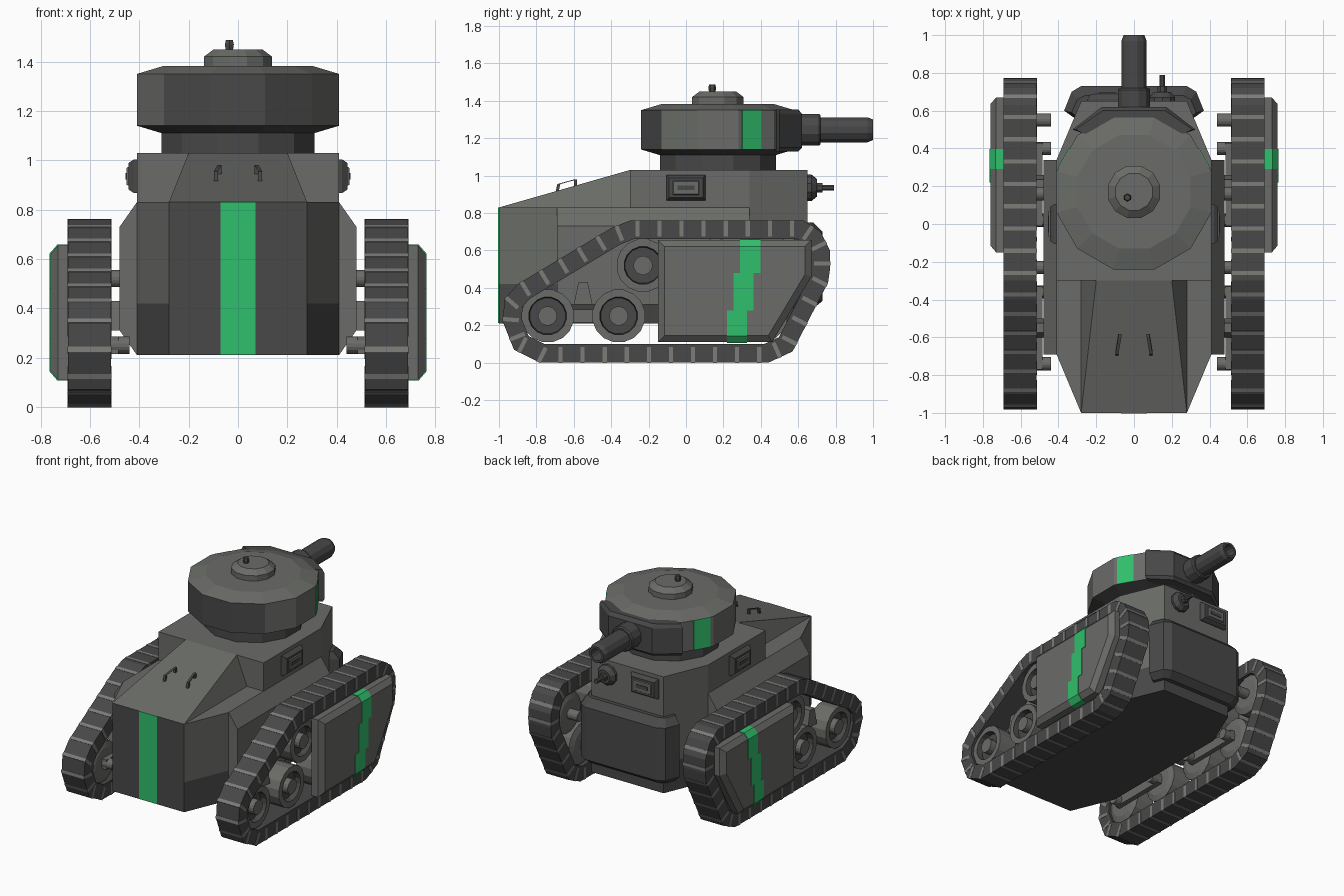
import bpy, bmesh
from math import sin, cos, pi, tau, hypot
from mathutils import Vector

cube = bpy.data.objects.get("Cube")
if cube:
    bpy.data.objects.remove(cube, do_unlink=True)


def material(name, rgb):
    m = bpy.data.materials.new(name)
    m.use_nodes = True
    m.diffuse_color = (*rgb, 1)
    bsdf = next(n for n in m.node_tree.nodes if n.type == 'BSDF_PRINCIPLED')
    bsdf.inputs["Base Color"].default_value = (*rgb, 1)
    bsdf.inputs["Roughness"].default_value = 0.8
    return m


MATS = [material("armour grey", (.145, .15, .138)),
        material("dark steel", (.065, .065, .065)),
        material("stripe green", (.03, .52, .15)),
        material("track link grey", (.2, .2, .19))]
GREY, DARK, GREEN, LINK = range(4)


def finish(name, bm, mirror=False, rule=None):
    bmesh.ops.recalc_face_normals(bm, faces=bm.faces)
    bm.normal_update()
    if rule:
        for f in bm.faces:
            f.material_index = rule(f.calc_center_median(), f.normal)
    me = bpy.data.meshes.new(name)
    bm.to_mesh(me)
    bm.free()
    for m in MATS:
        me.materials.append(m)
    ob = bpy.data.objects.new(name, me)
    bpy.context.collection.objects.link(ob)
    if mirror:
        ob.modifiers.new("mirror", 'MIRROR').use_mirror_merge = False
    return ob


def loft(name, rings, mat=GREY, mirror=False, rule=None, closed=False):
    """Skin a row of equal rings; cap the ends, or join last to first."""
    bm = bmesh.new()
    vs = [[bm.verts.new(p) for p in r] for r in rings]
    n = len(vs[0])
    for a, b in zip(vs, vs[1:] + (vs[:1] if closed else [])):
        for i in range(n):
            bm.faces.new((a[i], a[(i + 1) % n], b[(i + 1) % n], b[i]))
    if not closed:
        bm.faces.new(vs[0])
        bm.faces.new(vs[-1])
    return finish(name, bm, mirror, rule or (lambda c, n: mat))


def convex(name, points, mat=GREY, mirror=False):
    bm = bmesh.new()
    for p in points:
        bm.verts.new(p)
    bmesh.ops.convex_hull(bm, input=bm.verts)
    bmesh.ops.dissolve_limit(bm, angle_limit=.01, verts=bm.verts, edges=bm.edges)
    return finish(name, bm, mirror, lambda c, n: mat)


def box(name, lo, hi, mat=GREY, mirror=False):
    pts = [(x, y, z) for x in (lo[0], hi[0]) for y in (lo[1], hi[1]) for z in (lo[2], hi[2])]
    return convex(name, pts, mat, mirror)


def lathe(name, profile, centre, axis='z', sides=12, mat=GREY, mirror=False, rule=None):
    """Profile is (radius across flats, height along the axis)."""
    rings = []
    for r, h in profile:
        ring = []
        for i in range(sides):
            a = tau * (i + .5) / sides
            u, v = r * cos(a) / cos(pi / sides), r * sin(a) / cos(pi / sides)
            p = {'x': (h, u, v), 'y': (u, h, v), 'z': (u, v, h)}[axis]
            ring.append(Vector(centre) + Vector(p))
        rings.append(ring)
    return loft(name, rings, mat, mirror, rule)


def both_sides(half):
    """Close a right-hand half outline with its mirror image."""
    return half + [(-x, y) for x, y in reversed(half)]


def level(plan, z):
    return [(x, y, z) for x, y in plan]


# Hull: eight-sided tub, side bulges, fighting compartment and sloped deck
tub = both_sides([(.28, -1), (.41, -.69), (.41, .34), (.28, .65)])
loft("hull_tub", [level(tub, z) for z in (.21, .42, .83)],
     rule=lambda c, n: DARK if c.z < .42 or n.y < -.95 else GREY)
bulge = [(.40, .21), (.41, .21), (.48, .31), (.48, .73), (.41, .83), (.40, .83)]
loft("hull_side_bulge", [[(x, y, z) for x, z in bulge] for y in (-.69, .34)], mirror=True)
upper = both_sides([(.41, -.3), (.41, .34), (.28, .65)])
loft("compartment", [level(upper, .83), level(upper, 1.03)])
convex("sloped_deck", [(s * x, y, z) for s in (-1, 1)
                       for x, y, z in ((.28, -1, .83), (.28, -.3, .83), (.2, -.3, 1.03))])
box("rear_stripe", (-.07, -1.004, .212), (.07, -.999, .83), GREEN)

# Deck handles
for s in (-1, 1):
    bars = [((.09, -.69, .91), (.09, -.68, .955)), ((.09, -.68, .955), (.075, -.59, .98)),
            ((.075, -.59, .98), (.075, -.59, .94))]
    for a, b in bars:
        convex("deck_handle", [(s * p[0] + dx, p[1] + dy, p[2]) for p in (a, b)
                               for dx in (-.008, .008) for dy in (-.008, .008)], DARK)

# Heavy nose plate wrapped round the bow
nose = both_sides([(.30, .55), (.37, .60), (.33, .70), (.28, .73)])
slim = both_sides([(.28, .55), (.33, .59), (.30, .66), (.26, .68)])
loft("nose_plate", [level(slim, .29), level(nose, .33), level(nose, .70), level(slim, .75)], DARK)


# Vision ports: bevelled block, raised frame and slit
def port(name, place, mirror=False):
    def slab(part, w, h, d0, d1, bevel, mat):
        convex(name + part, [place(u * (w - t), v * (h - t), d) for u in (-1, 1) for v in (-1, 1)
                             for d, t in ((d0, 0), ((d0 + d1) / 2, 0), (d1, bevel))], mat, mirror)
    slab("_block", .105, .068, -.01, .035, .015, DARK)
    slab("_frame", .07, .038, .03, .042, .004, GREY)
    slab("_slit", .045, .013, .04, .046, 0, DARK)


port("side_port", lambda u, v, d: (.41 + d, u, .935 + v), True)
port("bow_port", lambda u, v, d: (-.14 + u, .65 + d, .935 + v))

# Bow machine gun
lathe("machine_gun_mount", [(.068, .64), (.068, .67), (.045, .70)], (.15, 0, .935), 'y', 10, DARK)
lathe("machine_gun_barrel", [(.026, .69), (.026, .73), (.015, .73), (.015, .79)],
      (.15, 0, .935), 'y', 8, DARK)

# Turret with neck, cupola and periscope
T = (0, .17, 0)
lathe("turret_neck", [(.31, 1.03), (.31, 1.12)], T, mat=DARK)
lathe("turret", [(.31, 1.11), (.41, 1.14), (.41, 1.35), (.30, 1.383)], T,
      rule=lambda c, n: DARK if n.z < -.3 or (n.y < -.8 and n.z < .3) else GREY)
lathe("cupola", [(.138, 1.37), (.138, 1.42), (.098, 1.45)], T)
lathe("periscope", [(.014, 1.44), (.018, 1.47), (.014, 1.488)], (-.035, .14, 0), sides=6, mat=DARK)

# Turret side stripes lie on the facets turned 30 degrees forward
facet = Vector((cos(pi / 6), sin(pi / 6), 0))
along = Vector((-facet.y, facet.x, 0))
convex("turret_stripe", [Vector(T) + facet * d + along * t + Vector((0, 0, z))
                         for d in (.405, .414) for t in (-.087, .03) for z in (1.14, 1.35)],
       GREEN, True)

# Gun shield and main gun
shield = both_sides([(.27, .48), (.325, .50), (.17, .62)])
inner = both_sides([(.27, .48), (.31, .50), (.165, .60)])
loft("gun_shield", [level(inner, 1.13), level(shield, 1.15), level(shield, 1.33),
                    level(inner, 1.355)], DARK)
G = (0, 0, 1.245)
lathe("gun_sleeve", [(.085, .58), (.085, .71), (.078, .72)], G, 'y', 12, DARK)
lathe("gun_barrel", [(.067, .70), (.067, .97), (.055, 1), (.04, 1), (.04, .9)], G, 'y', 12, DARK)

# Track belt
belt = [Vector(p) for p in (
    (-.92, .07), (-.78, 0), (.44, 0), (.57, .06), (.76, .43), (.77, .5), (.77, .6), (.72, .7),
    (.63, .76), (-.3, .76), (-.4, .72), (-.9, .42), (-.97, .34), (-.98, .22))]


def inset(poly, d):
    out = []
    for i, p in enumerate(poly):
        a = (p - poly[i - 1]).normalized()
        b = (poly[(i + 1) % len(poly)] - p).normalized()
        na, nb = Vector((-a.y, a.x)), Vector((-b.y, b.x))
        out.append(p + (na + nb) * d / (1 + na.dot(nb)))
    return out


X0, X1 = .515, .69
thin = inset(belt, .1)
loft("track_belt", [[(x, p.x, p.y) for p in ring] for x, ring in
                    ((X0, belt), (X1, belt), (X1, thin), (X0, thin))], DARK, True, closed=True)

# Link bars spaced evenly round the belt
step, offset = .118, .03
for i, a in enumerate(belt):
    b = belt[(i + 1) % len(belt)]
    length, d = (b - a).length, (b - a).normalized()
    n = Vector((-d.y, d.x))
    while offset < length:
        spot = a + d * offset
        corners = [spot + d * t + n * h for t in (-.011, .011) for h in (-.002, .085)]
        convex("track_link_bar", [(x, c.x, c.y) for x in (X0 - .002, X1 + .002) for c in corners],
               LINK, True)
        offset += step
    offset -= length


# Wheels with a sunken dark ring, axles, beams and spring brackets
def wheel(y, z):
    def colour(c, n):
        return DARK if .055 < hypot(c.y - y, c.z - z) < .1 and c.x > .6 else GREY
    lathe("road_wheel", [(.035, .44), (.035, .52), (.1, .52), (.14, .535), (.14, .67), (.1, .67),
                         (.095, .63), (.05, .63), (.05, .675)], (0, y, z), 'x', 16,
          mirror=True, rule=colour)


for y in (-.74, -.36, .02, .40):
    wheel(y, .25)
for y in (-.23, .16, .55):
    wheel(y, .52)
for y in (-.55, .21):
    box("bogie_beam", (.485, y - .22, .215), (.52, y + .22, .285), GREY, True)
    convex("spring_bracket", [(x, y + t, z) for x in (.47, .6)
                              for t, z in ((-.05, .31), (.05, .31), (-.025, .43), (.025, .43))],
           GREY, True)

# Side skirts with bevelled rim
skirt = [Vector(p) for p in ((-.15, .11), (.46, .11), (.67, .46), (.67, .655), (-.15, .655))]
loft("side_skirt", [[(x, p.x, p.y) for p in inset(skirt, d)]
                    for x, d in ((.68, 0), (.73, 0), (.76, .035))], GREY, True)

# Stepped skirt stripe, folded over the top and bottom bevels
top = [(.69, .659), (.732, .659), (.764, .622), (.764, .48), (.69, .48)]
middle = [(.69, .48), (.764, .48), (.764, .28), (.69, .28)]
bottom = [(.69, .28), (.764, .28), (.764, .143), (.732, .106), (.69, .106)]
for section, y in ((top, .29), (middle, .255), (bottom, .22)):
    loft("skirt_stripe", [[(x, yy, z) for x, z in section] for yy in (y, y + .107)], GREEN, True)
